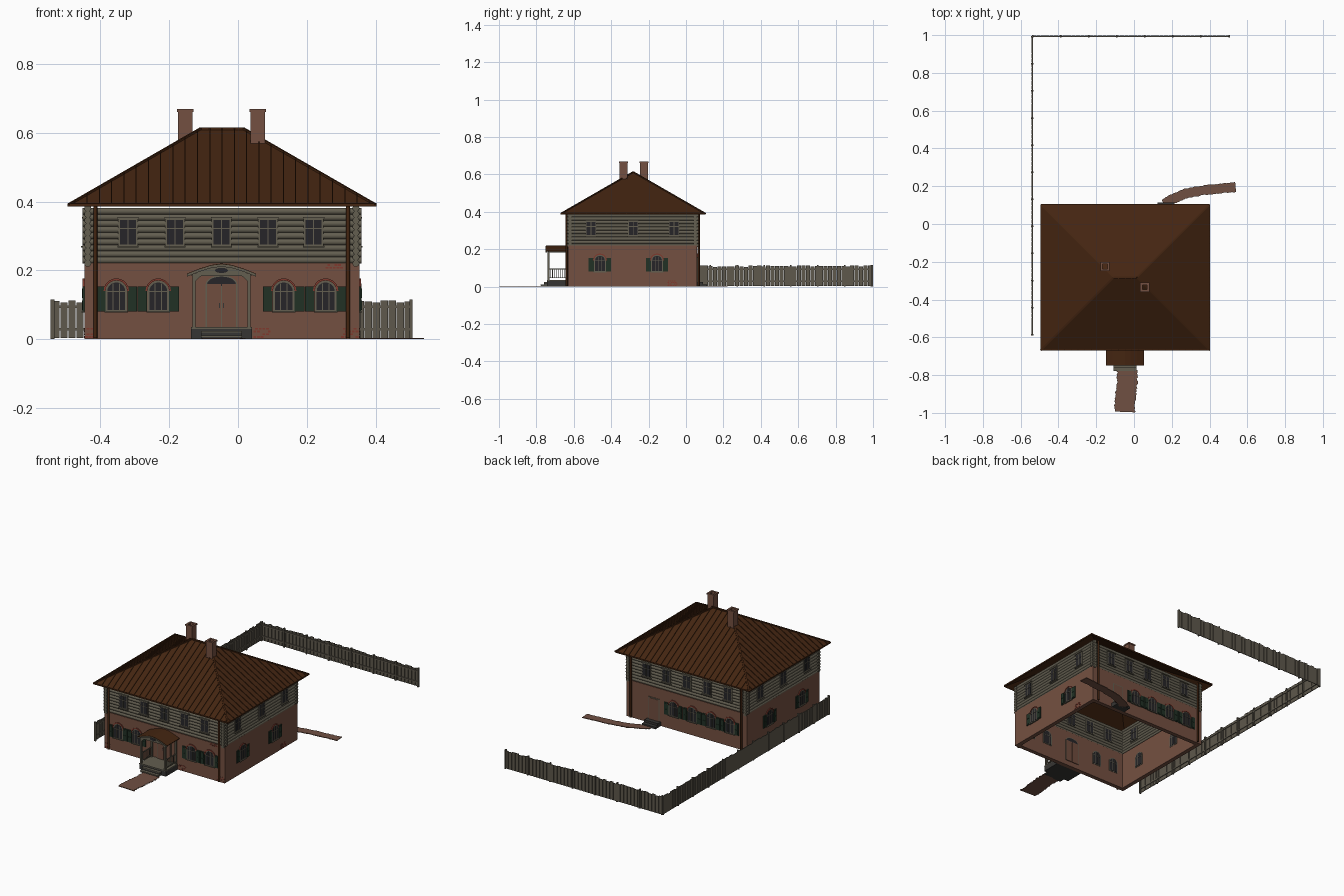
import bpy, bmesh, math, random
from mathutils import Vector

if "Cube" in bpy.data.objects:
    bpy.data.objects.remove(bpy.data.objects["Cube"])
random.seed(4)

def lin(c):
    return tuple(((v / 255 + 0.055) / 1.055) ** 2.4 for v in c) + (1,)

COL = {"brick": (116, 80, 65), "roof_rust": (68, 37, 17), "grey_wood": (99, 94, 80),
       "dark_glass": (38, 37, 40), "shutter_green": (33, 49, 37), "red_brick": (128, 58, 46),
       "dark_stone": (54, 53, 51), "door_brown": (112, 77, 62), "path_earth": (112, 80, 66),
       "fence_wood": (94, 88, 76)}
MAT = {}
for n, c in COL.items():
    MAT[n] = bpy.data.materials.new(n)
    MAT[n].diffuse_color = lin(c)

parts = {}          # object name -> (bmesh, material name)

def bm_of(name, mat):
    return parts.setdefault(name, (bmesh.new(), mat))[0]

def prism(name, mat, tr, pts, d0, d1):
    """Extrude a (u, z) outline between depths d0 and d1, placed by tr(u, d, z)."""
    bm = bm_of(name, mat)
    a = [bm.verts.new(tr(u, d0, z)) for u, z in pts]
    b = [bm.verts.new(tr(u, d1, z)) for u, z in pts]
    bm.faces.new(a)
    bm.faces.new(b[::-1])
    for i in range(len(a)):
        j = (i + 1) % len(a)
        bm.faces.new((a[i], b[i], b[j], a[j]))

def box(name, mat, tr, u0, u1, d0, d1, z0, z1):
    prism(name, mat, tr, [(u0, z0), (u1, z0), (u1, z1), (u0, z1)], d0, d1)

def bar(name, mat, p, q, w, h):
    """Box running from p to q, w wide and h high."""
    bm = bm_of(name, mat)
    p, q = Vector(p), Vector(q)
    t = (q - p).normalized()
    s = t.cross(Vector((0, 0, 1))).normalized() * w / 2
    n = s.cross(t).normalized() * h / 2
    v = [[bm.verts.new(e + a * s + b * n) for a, b in ((-1, -1), (1, -1), (1, 1), (-1, 1))] for e in (p, q)]
    bm.faces.new(v[0])
    bm.faces.new(v[1][::-1])
    for i in range(4):
        j = (i + 1) % 4
        bm.faces.new((v[0][i], v[1][i], v[1][j], v[0][j]))

def circle(cu, cz, r, n=10):
    return [(cu + r * math.cos(2 * math.pi * i / n), cz + r * math.sin(2 * math.pi * i / n)) for i in range(n)]

# wall frames: u along the wall, d outward, z up
X0, X1, Y0, Y1 = -0.447, 0.353, -0.63, 0.06
world = lambda x, y, z: (x, y, z)
front = lambda u, d, z: (u, Y0 - d, z)
back = lambda u, d, z: (u, Y1 + d, z)
right = lambda u, d, z: (X1 + d, u, z)
left = lambda u, d, z: (X0 - d, u, z)
SIDES = ((front, X0, X1), (back, X0, X1), (right, Y0, Y1), (left, Y0, Y1))

# brick ground floor (hollow) and log upper floor with crossing ends
T = 0.025
for tr, a, b in SIDES:
    inset = 0 if tr in (front, back) else T
    box("brick_wall", "brick", tr, a + inset, b - inset, -T, 0, 0, 0.222)
    along_x = tr in (front, back)
    for i in range(9 if along_x else 10):
        z = (0.2295 if along_x else 0.2205) + 0.0178 * i
        turn = (lambda u, d, zz, tr=tr: tr(d, u, zz))
        prism("log_wall", "grey_wood", turn, circle(-0.01, z, 0.0103), a - 0.006, b + 0.006)

# hipped roof shell
R0, R1, E0, E1, ZE, ZR, RUN = -0.493, 0.40, -0.668, 0.103, 0.39, 0.612, 0.3855
yr = (E0 + E1) / 2
bm = bm_of("hip_roof", "roof_rust")
v = [bm.verts.new(p) for p in ((R0, E0, ZE), (R1, E0, ZE), (R1, E1, ZE), (R0, E1, ZE),
                               (R0 + RUN, yr, ZR), (R1 - RUN, yr, ZR))]
for f in ((0, 1, 5, 4), (1, 2, 5), (2, 3, 4, 5), (3, 0, 4)):
    bm.faces.new([v[i] for i in f])
# standing seams, hip caps, ridge cap and eave edge
sl = (ZR - ZE) / RUN
STEP = 0.0357
for k in range(-12, 13):
    x = (R0 + R1) / 2 + k * STEP
    t = min(RUN, x - R0, R1 - x)
    if t > 0.01:
        for y, s in ((E0, 1), (E1, -1)):
            bar("roof_seams", "roof_rust", (x, y, ZE), (x, y + s * t, ZE + sl * t), 0.003, 0.008)
    y = yr + k * STEP
    t = min(y - E0, E1 - y)
    if t > 0.01:
        for x, s in ((R0, 1), (R1, -1)):
            bar("roof_seams", "roof_rust", (x, y, ZE), (x + s * t, y, ZE + sl * t), 0.003, 0.008)
corners = [(R0, E0, ZE), (R1, E0, ZE), (R1, E1, ZE), (R0, E1, ZE)]
tops = [(R0 + RUN, yr, ZR), (R1 - RUN, yr, ZR)]
for i, c in enumerate(corners):
    bar("roof_caps", "roof_rust", c, tops[1 if i in (1, 2) else 0], 0.008, 0.008)
    bar("roof_caps", "roof_rust", c, corners[(i + 1) % 4], 0.005, 0.008)
bar("roof_caps", "roof_rust", tops[0], tops[1], 0.01, 0.008)

# chimneys with hollow tops
for cx, cy, zb in ((-0.154, -0.224, 0.53), (0.057, -0.335, 0.53)):
    for r, w, z0, z1 in ((0.021, 0.008, zb, 0.662), (0.024, 0.011, 0.661, 0.669)):
        for s in (-1, 1):
            e = sorted((s * r, s * (r - w)))
            box("chimneys", "brick", world, cx - r, cx + r, cy + e[0], cy + e[1], z0, z1)
            box("chimneys", "brick", world, cx + e[0], cx + e[1], cy - r + w, cy + r - w, z0, z1)

# windows: upper square ones and lower arched ones with shutters
def upper_window(tr, u):
    F, G = "upper_window_frames", "grey_wood"
    box(F, G, tr, u - 0.029, u + 0.029, -0.024, 0.003, 0.27, 0.352)
    box("upper_glass", "dark_glass", tr, u - 0.023, u + 0.023, -0.025, 0.004, 0.276, 0.346)
    box(F, G, tr, u - 0.0015, u + 0.0015, -0.027, 0.006, 0.276, 0.346)
    box(F, G, tr, u - 0.023, u + 0.023, -0.027, 0.006, 0.320, 0.323)
    box(F, G, tr, u - 0.031, u + 0.031, -0.005, 0.009, 0.266, 0.271)
    box(F, G, tr, u - 0.031, u + 0.031, -0.005, 0.007, 0.351, 0.356)

def arch(u, w, zb, zs, h, n=10):
    return [(u - w, zb), (u + w, zb)] + [(u + w * math.cos(math.pi * i / n), zs + h * math.sin(math.pi * i / n))
                                         for i in range(n + 1)]

def lower_window(tr, u):
    F, G = "lower_window_frames", "grey_wood"
    prism(F, G, tr, arch(u, 0.031, 0.08, 0.14, 0.03), -0.027, 0.003)
    prism("lower_glass", "dark_glass", tr, arch(u, 0.026, 0.085, 0.14, 0.025), -0.028, 0.004)
    for m in (-0.0095, 0.0095):
        box(F, G, tr, u + m - 0.0012, u + m + 0.0012, -0.029, 0.006, 0.085, 0.162)
    box(F, G, tr, u - 0.026, u + 0.026, -0.029, 0.006, 0.137, 0.14)
    box(F, G, tr, u - 0.034, u + 0.034, 0, 0.008, 0.077, 0.081)
    ring = arch(u, 0.037, 0, 0.14, 0.037)[2:] + arch(u, 0.0315, 0, 0.14, 0.031)[:1:-1]
    prism("window_arches", "red_brick", tr, ring, -0.001, 0.005)
    for s in (-1, 1):
        a, b = sorted((u + s * 0.032, u + s * 0.06))
        box("shutters", "shutter_green", tr, a, b, 0, 0.005, 0.08, 0.153)
        for z in (0.085, 0.12):
            box("shutters", "shutter_green", tr, a + 0.005, b - 0.005, 0, 0.007, z, z + 0.028)

for u in (-0.32, -0.183, -0.048, 0.087, 0.22):
    upper_window(front, u)
    upper_window(back, u)
for tr in (right, left):
    for u in (-0.508, -0.283, -0.064):
        upper_window(tr, u)
    for u in (-0.46, -0.155):
        lower_window(tr, u)
for u in (-0.354, -0.232, 0.133, 0.255):
    lower_window(front, u)
for u in (0.04, -0.085, -0.21, -0.335):
    lower_window(back, u)

# doors
C, BD = -0.048, 0.17
prism("front_door_frame", "grey_wood", front, arch(C, 0.046, 0.03, 0.16, 0.026), -0.027, 0.003)
prism("transom_glass", "dark_glass", front, arch(C, 0.042, 0.155, 0.16, 0.022), -0.028, 0.004)
for s in (-1, 1):
    a, b = sorted((C + s * 0.001, C + s * 0.042))
    box("front_door", "door_brown", front, a, b, -0.029, 0.006, 0.03, 0.16)
    box("door_handles", "dark_stone", front, C + s * 0.006 - 0.001, C + s * 0.006 + 0.001, 0.005, 0.009, 0.09, 0.105)
box("back_door_frame", "grey_wood", back, BD - 0.037, BD + 0.037, -0.027, 0.003, 0.025, 0.158)
box("back_door", "door_brown", back, BD - 0.032, BD + 0.032, -0.029, 0.005, 0.025, 0.153)
box("back_steps", "dark_stone", back, BD - 0.045, BD + 0.045, 0, 0.03, 0, 0.025)
box("back_steps", "dark_stone", back, BD - 0.045, BD + 0.045, 0.03, 0.053, 0, 0.012)

# front porch: base, steps, posts, railings and bowed roof
box("porch_base", "dark_stone", front, C - 0.088, C + 0.088, 0, 0.113, 0, 0.03)
box("porch_deck", "grey_wood", front, C - 0.088, C + 0.088, 0, 0.114, 0.03, 0.035)
for d, z in ((0.129, 0.024), (0.146, 0.011)):
    box("porch_steps", "dark_stone", front, C - 0.058, C + 0.058, 0.11, d, 0, z - 0.004)
    box("step_treads", "grey_wood", front, C - 0.06, C + 0.06, 0.11, d + 0.001, z - 0.005, z)
for s in (-1, 1):
    p = C + s * 0.08
    for d in (0.006, 0.106):
        box("porch_posts", "grey_wood", front, p - 0.005, p + 0.005, d - 0.005, d + 0.005, 0.035, 0.19)
    box("porch_beams", "grey_wood", front, p - 0.005, p + 0.005, 0, 0.111, 0.182, 0.191)
    for z in (0.045, 0.092):
        box("porch_railing", "grey_wood", front, p - 0.003, p + 0.003, 0.006, 0.106, z, z + 0.004)
    for i in range(1, 9):
        d = 0.006 + 0.0111 * i
        box("porch_railing", "grey_wood", front, p - 0.0015, p + 0.0015, d - 0.0015, d + 0.0015, 0.045, 0.093)
    prism("post_brackets", "grey_wood", front, [(p, 0.165), (p, 0.185), (p - s * 0.022, 0.185)], 0.103, 0.109)
bow = [(-0.1, 0.188), (-0.065, 0.202), (-0.03, 0.213), (0, 0.217), (0.03, 0.213), (0.065, 0.202), (0.1, 0.188)]
shift = lambda dz, k=1: [(C + u * k, z + dz) for u, z in bow]
prism("porch_roof", "roof_rust", front, shift(0.003) + shift(-0.001)[::-1], 0, 0.118)
prism("porch_bargeboard", "grey_wood", front, shift(0.001) + shift(-0.006)[::-1], 0.112, 0.12)
prism("porch_pediment", "grey_wood", front, [(C - 0.085, 0.184), (C + 0.085, 0.184)] + shift(-0.003, 0.9)[::-1], 0.104, 0.11)
prism("pediment_panel", "dark_glass", front, [(C + u, 0.2 + (z - 0.2) * 0.4) for u, z in circle(0, 0.2, 0.019, 12)], 0.11, 0.113)

# downpipes
for tr in (front, back):
    for u in (-0.415, 0.32):
        prism("downpipes", "roof_rust", lambda a, d, b, tr=tr: tr(a, b, d), circle(u, 0.008, 0.006, 8), 0.004, 0.388)

# patches of exposed bricks
for tr, u0, u1, z0, rows in ((front, -0.445, -0.415, 0.004, 4), (front, 0.045, 0.09, 0.004, 4), (front, 0.3, 0.345, 0.004, 4),
                             (front, 0.255, 0.3, 0.205, 2), (right, -0.1, -0.05, 0.004, 4), (left, -0.6, -0.55, 0.004, 4)):
    for r in range(rows):
        u = u0 + (r % 2) * 0.005
        while u < u1:
            if random.random() < 0.75:
                box("exposed_bricks", "red_brick", tr, u, u + 0.008, -0.001, 0.0015, z0 + r * 0.008, z0 + r * 0.008 + 0.005)
            u += 0.0105

# plank fence: left run and back run
def fence(tr, a, b):
    n = round((b - a) / 0.0235)
    w = (b - a) / n
    for i in range(n):
        u = a + i * w
        box("fence_planks", "fence_wood", tr, u + 0.001, u + w - 0.001, -0.002, 0.002, 0.003, random.uniform(0.106, 0.113))
    for z in (0.025, 0.09):
        box("fence_rails", "fence_wood", tr, a, b, -0.006, -0.002, z, z + 0.008)
    m = round((b - a) / 0.147)
    for i in range(m + 1):
        u = a + 0.004 + (b - a - 0.008) * i / m
        box("fence_posts", "fence_wood", tr, u - 0.004, u + 0.004, -0.008, 0.004, 0, 0.115)
fence(lambda u, d, z: (-0.541 - d, u, z), -0.59, 0.995)
fence(lambda u, d, z: (u, 0.996 + d, z), -0.541, 0.507)

# worn paths with ragged edges
def path(name, spine, half):
    pts, n = [Vector(p) for p in spine], 12
    line = [pts[i].lerp(pts[i + 1], k / n) for i in range(len(pts) - 1) for k in range(n)] + [pts[-1]]
    L, R = [], []
    for i, p in enumerate(line):
        t = (line[min(i + 1, len(line) - 1)] - line[max(i - 1, 0)]).normalized()
        s = Vector((-t.y, t.x))
        L.append(p + s * half * random.uniform(0.9, 1.06))
        R.append(p - s * half * random.uniform(0.9, 1.06))
    prism(name, "path_earth", lambda u, d, z: (u, z, d), [tuple(p) for p in L + R[::-1]], 0, 0.004)
path("front_path", [(-0.034, -0.77), (-0.037, -0.85), (-0.046, -0.92), (-0.049, -0.995)], 0.055)
path("back_path", [(0.16, 0.105), (0.2, 0.13), (0.27, 0.16), (0.36, 0.178), (0.45, 0.187), (0.538, 0.195)], 0.026)

# turn every part into an object
for name, (bm, mat) in parts.items():
    if name != "hip_roof":
        bmesh.ops.recalc_face_normals(bm, faces=bm.faces)
    me = bpy.data.meshes.new(name)
    bm.to_mesh(me)
    bm.free()
    me.materials.append(MAT[mat])
    ob = bpy.data.objects.new(name, me)
    bpy.context.collection.objects.link(ob)
    if name == "hip_roof":
        mod = ob.modifiers.new("thickness", "SOLIDIFY")
        mod.thickness, mod.offset = 0.005, -1
    if name in ("log_wall", "downpipes"):
        bpy.context.view_layer.objects.active = ob
        ob.select_set(True)
        bpy.ops.object.shade_smooth_by_angle(angle=math.radians(50))
        ob.select_set(False)

for m in bpy.data.materials:
    if m.users and not m.is_grease_pencil:
        m.use_nodes = True
        m.node_tree.nodes["Principled BSDF"].inputs["Base Color"].default_value = m.diffuse_color
